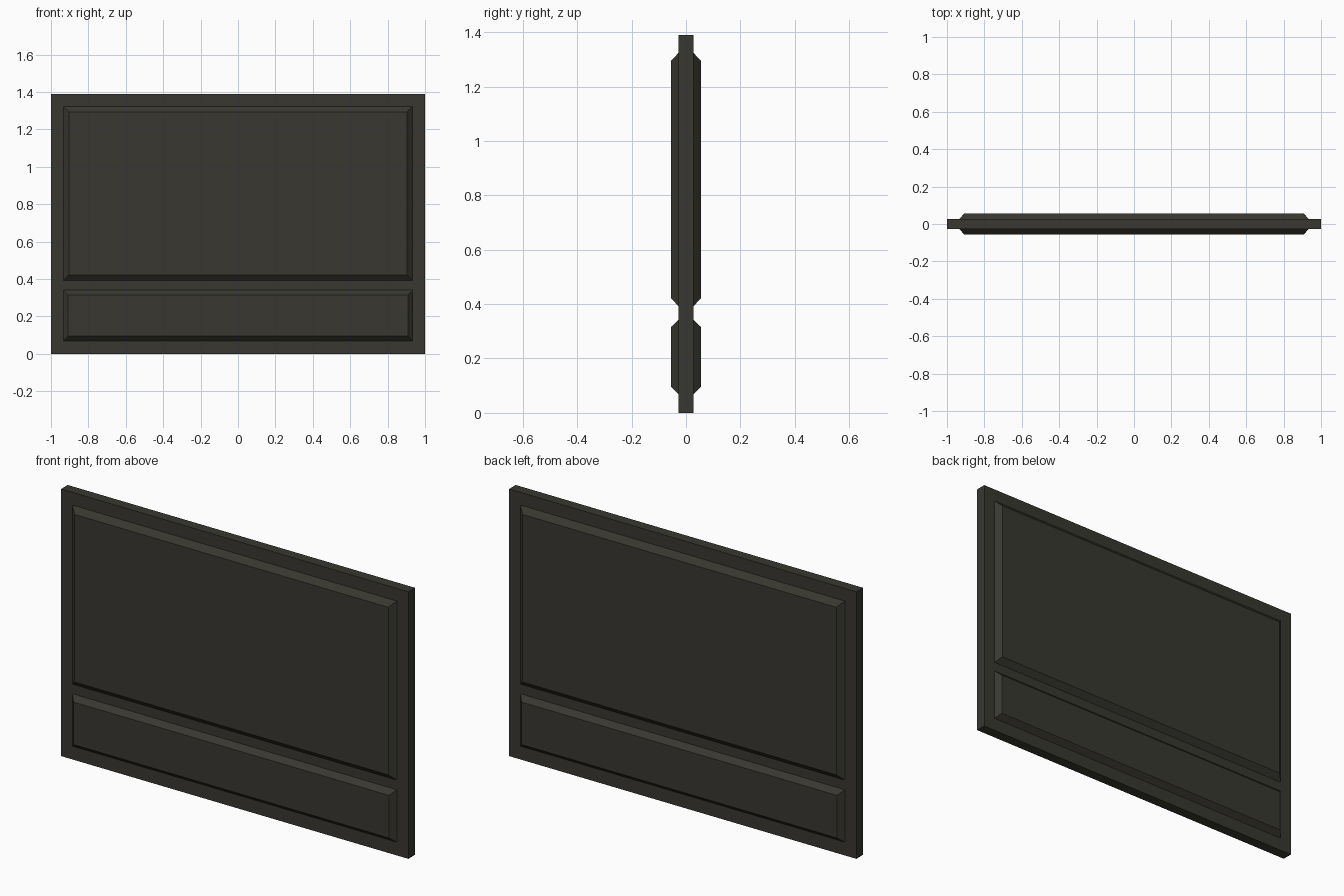
import bpy
import bmesh

if "Cube" in bpy.data.objects:
    bpy.data.objects.remove(bpy.data.objects["Cube"])

mat = bpy.data.materials.new("dark olive grey")
mat.diffuse_color = (0.040, 0.039, 0.030, 1)
mat.use_nodes = True
mat.node_tree.nodes["Principled BSDF"].inputs["Base Color"].default_value = mat.diffuse_color

HALF_SLAB = 0.0275   # half thickness of the frame board
HALF_PANEL = 0.055   # half thickness across the raised panels


def finish(bm, name):
    bmesh.ops.recalc_face_normals(bm, faces=bm.faces)
    mesh = bpy.data.meshes.new(name)
    bm.to_mesh(mesh)
    bm.free()
    mesh.materials.append(mat)
    obj = bpy.data.objects.new(name, mesh)
    bpy.context.collection.objects.link(obj)
    return obj


def rect(bm, hx, y, z0, z1):
    return [bm.verts.new(p) for p in
            ((-hx, y, z0), (hx, y, z0), (hx, y, z1), (-hx, y, z1))]


def bridge(bm, rings):
    for a, b in zip(rings, rings[1:]):
        for i in range(4):
            j = (i + 1) % 4
            bm.faces.new((a[i], a[j], b[j], b[i]))


# Frame board
bm = bmesh.new()
rings = [rect(bm, 1.0, y, 0, 1.39) for y in (-HALF_SLAB, HALF_SLAB)]
bridge(bm, rings)
for r in rings:
    bm.faces.new(r)
finish(bm, "frame_board")

# Raised panels with chamfered borders, one pair on each side
for side, sign in (("front", -1), ("back", 1)):
    for part, z0, z1, inset in (("upper", 0.392, 1.324, 0.030),
                                ("lower", 0.069, 0.342, 0.026)):
        bm = bmesh.new()
        outer = rect(bm, 0.934, sign * HALF_SLAB, z0, z1)
        inner = rect(bm, 0.934 - inset, sign * HALF_PANEL, z0 + inset, z1 - inset)
        bridge(bm, [outer, inner])
        bm.faces.new(inner)
        obj = finish(bm, f"{part}_panel_{side}")
        # open shell: make the raised face point outwards
        face = max(obj.data.polygons, key=lambda p: p.area)
        if face.normal.y * sign < 0:
            obj.data.flip_normals()
